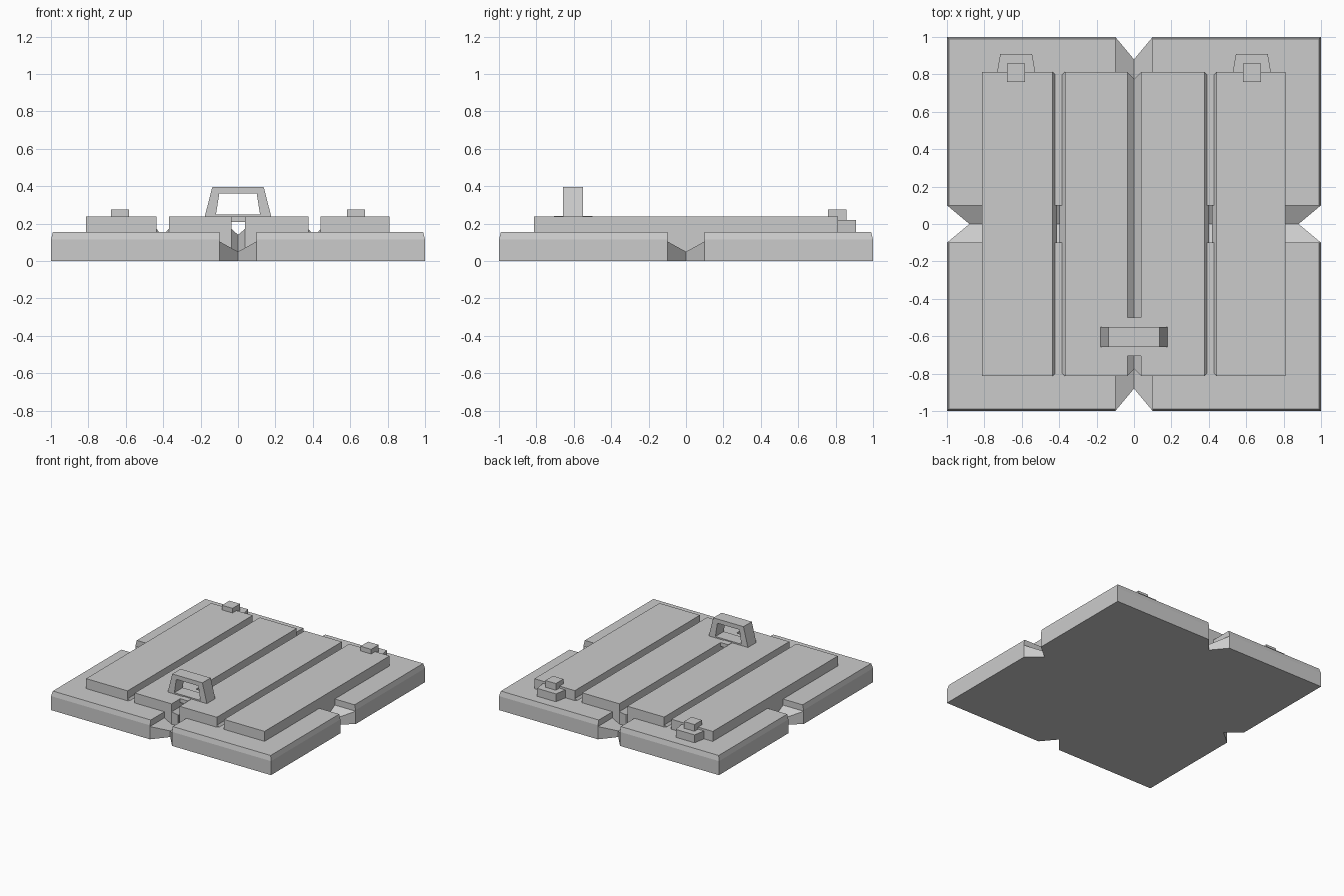
import bpy, bmesh, math

if "Cube" in bpy.data.objects:
    bpy.data.objects.remove(bpy.data.objects["Cube"])


def add_object(name, bm):
    bmesh.ops.recalc_face_normals(bm, faces=bm.faces[:])
    mesh = bpy.data.meshes.new(name)
    bm.to_mesh(mesh)
    bm.free()
    ob = bpy.data.objects.new(name, mesh)
    bpy.context.collection.objects.link(ob)
    return ob


def hull(name, points):
    """Convex solid around a few corner points."""
    bm = bmesh.new()
    for p in points:
        bm.verts.new(p)
    res = bmesh.ops.convex_hull(bm, input=bm.verts[:])
    junk = [g for g in res["geom_interior"] if isinstance(g, bmesh.types.BMVert)]
    if junk:
        bmesh.ops.delete(bm, geom=junk, context='VERTS')
    bmesh.ops.dissolve_limit(bm, angle_limit=0.01, verts=bm.verts[:], edges=bm.edges[:])
    return add_object(name, bm)


def box(name, x0, x1, y0, y1, z0, z1):
    return hull(name, [(x, y, z) for x in (x0, x1) for y in (y0, y1) for z in (z0, z1)])


# Four corner slabs, chamfered on their outer top edges
TOP = 0.155
for sx in (-1, 1):
    for sy in (-1, 1):
        pts = []
        for e, z in ((1.0, 0.0), (1.0, 0.115), (0.99, TOP)):
            pts += [(sx * a, sy * b, z) for a in (0.1, e) for b in (0.1, e)]
        hull("corner_slab", pts)

# V-shaped channel floor in each of the four side notches
for i in range(4):
    c, s = round(math.cos(i * math.pi / 2)), round(math.sin(i * math.pi / 2))
    for side in (-1, 1):
        pts = []
        for r, t, h in ((0, 0, 0.05), (0.88, 0, 0.05), (1.0, 0.1, 0.105), (0.1, 0.1, 0.105)):
            x, y = r, t * side
            pts += [(c * x - s * y, s * x + c * y, z) for z in (0, h)]
        hull("channel_floor", pts)

# Lid planks, with sloping lips low down in the gaps between them
PLANK_TOP = 0.237
L = 0.812
planks = ((-0.812, -0.435, None, -0.412), (-0.37, -0.035, -0.398, 0.0),
          (0.038, 0.376, 0.0, 0.402), (0.442, 0.81, 0.416, None))
for x0, x1, lip0, lip1 in planks:
    box("lid_plank", x0, x1, -L, L, 0.02, PLANK_TOP)
    for x, lip in ((x0, lip0), (x1, lip1)):
        if lip is None:
            continue
        e = L - abs(lip - x)
        pts = [(x, sy * L, z) for sy in (-1, 1) for z in (0.02, 0.172)]
        pts += [(lip, sy * e, z) for sy in (-1, 1) for z in (0.02, 0.14)]
        hull("plank_lip", pts)

# Handle plate and trapezoid handle
box("handle_plate", -0.035, 0.038, -0.705, -0.5, 0.208, 0.24)
outer = ((-0.178, 0.237), (0.178, 0.237), (0.137, 0.397), (-0.137, 0.397))
inner = ((-0.118, 0.248), (0.118, 0.248), (0.1, 0.362), (-0.1, 0.362))
bm = bmesh.new()
rings = [[bm.verts.new((x, y, z)) for x, z in prof]
         for y, prof in ((-0.658, outer), (-0.658, inner), (-0.55, inner), (-0.55, outer))]
for k in range(4):
    a, b = rings[k], rings[(k + 1) % 4]
    for j in range(4):
        n = (j + 1) % 4
        bm.faces.new((a[j], a[n], b[n], b[j]))
add_object("handle", bm)

# Hinge brackets and knobs at the back
for s in (-1, 1):
    x = s * 0.63
    hull("hinge_bracket", [(x + d * w, y, z) for d in (-1, 1)
                           for w, y in ((0.104, 0.80), (0.085, 0.91)) for z in (0.15, 0.22)])
    box("hinge_knob", x - 0.048, x + 0.048, 0.76, 0.858, 0.215, 0.275)
